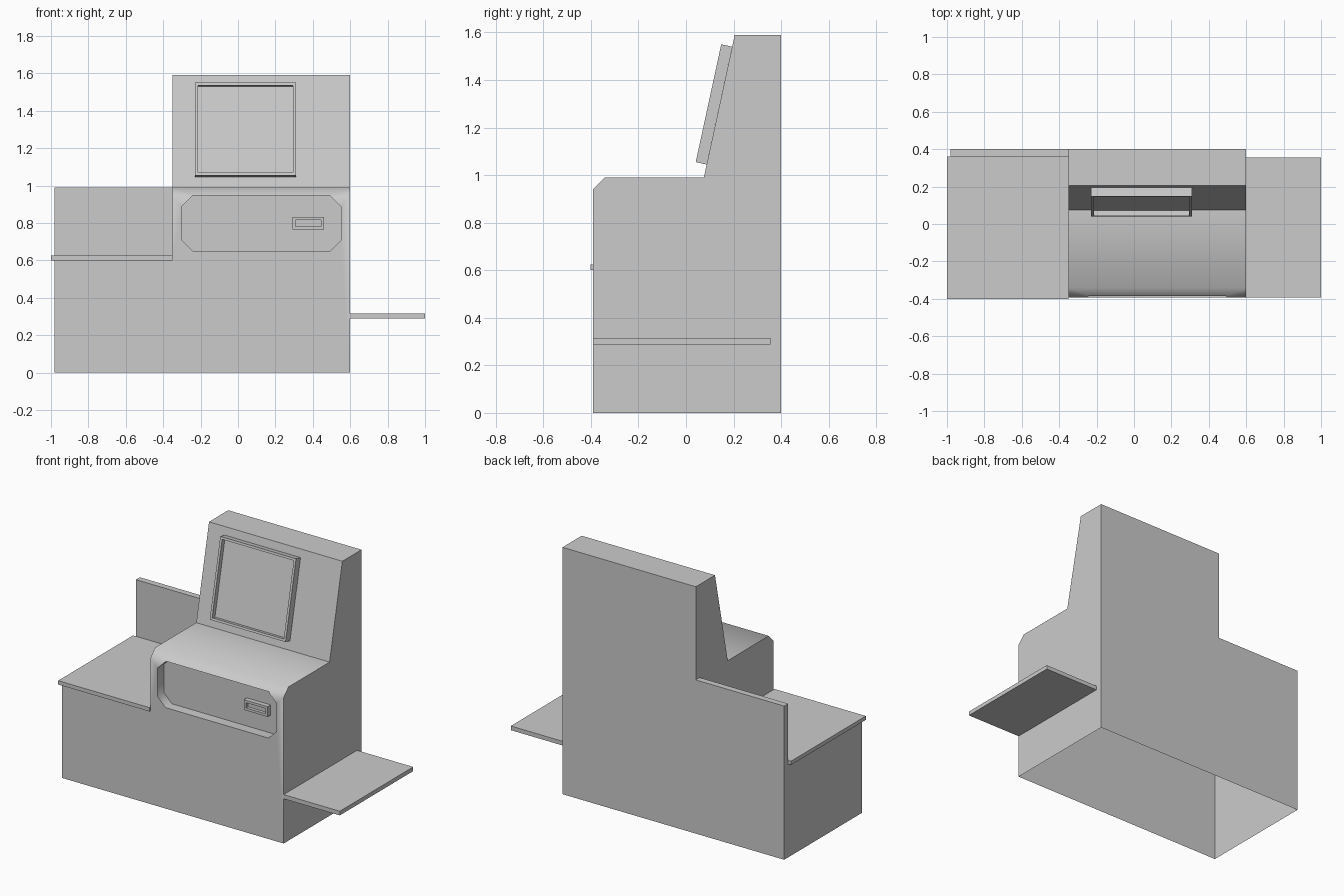
import bpy, bmesh, math
from mathutils import Matrix, Vector

if "Cube" in bpy.data.objects:
    bpy.data.objects.remove(bpy.data.objects["Cube"])


def add_object(name, bm):
    bmesh.ops.recalc_face_normals(bm, faces=bm.faces)
    mesh = bpy.data.meshes.new(name)
    bm.to_mesh(mesh)
    bm.free()
    ob = bpy.data.objects.new(name, mesh)
    bpy.context.collection.objects.link(ob)
    return ob


def prism(name, points, direction):
    """Extrude a closed outline of 3D points along a vector."""
    bm = bmesh.new()
    face = bm.faces.new([bm.verts.new(p) for p in points])
    out = bmesh.ops.extrude_face_region(bm, geom=[face], use_keep_orig=True)
    verts = [g for g in out["geom"] if isinstance(g, bmesh.types.BMVert)]
    bmesh.ops.translate(bm, verts=verts, vec=direction)
    return add_object(name, bm)


def box(name, x, y, z):
    outline = [(x[0], y[0], z[0]), (x[1], y[0], z[0]), (x[1], y[1], z[0]), (x[0], y[1], z[0])]
    return prism(name, outline, (0, 0, z[1] - z[0]))


def framed_panel(name, size, border, depth, centre, tilt=0.0):
    """Box whose front (-y) face is inset and sunk."""
    bm = bmesh.new()
    bmesh.ops.create_cube(bm, size=1, matrix=Matrix.Diagonal((*size, 1)))
    front = [min(bm.faces, key=lambda f: f.calc_center_median().y)]
    bmesh.ops.inset_individual(bm, faces=front, thickness=border)
    sunk = bmesh.ops.extrude_discrete_faces(bm, faces=front)["faces"]
    bmesh.ops.translate(bm, verts=sunk[0].verts[:], vec=(0, depth, 0))
    bm.transform(Matrix.Translation(centre) @ Matrix.Rotation(tilt, 4, "X"))
    return add_object(name, bm)


# Cabinet: full-width side profile, then cut away
profile = [(-0.392, 0), (-0.392, 0.94), (-0.342, 0.99), (0.075, 0.99),
           (0.205, 1.59), (0.4, 1.59), (0.4, 0)]
cabinet = prism("cabinet", [(-0.98, y, z) for y, z in profile], (1.58, 0, 0))

# Octagonal recess outline on the front
cx, cz = 0.125, 0.798
w, h, c = 0.425, 0.148, 0.058
octagon = [(-w, h - c), (-w + c, h), (w - c, h), (w, h - c),
           (w, c - h), (w - c, -h), (c - w, -h), (-w, c - h)]
cutters = [
    box("counter_cutter", (-1.1, -0.35), (-0.5, 0.36), (0.6, 2)),
    box("back_wall_cutter", (-1.1, -0.35), (0.3, 0.5), (0.99, 2)),
    prism("recess_cutter", [(cx + x, -0.5, cz + z) for x, z in octagon], (0, 0.173, 0)),
]
bpy.context.view_layer.objects.active = cabinet
for cutter in cutters:
    mod = cabinet.modifiers.new("cut", "BOOLEAN")
    mod.operation, mod.solver, mod.object = "DIFFERENCE", "EXACT", cutter
    bpy.ops.object.modifier_apply(modifier=mod.name)
    bpy.data.objects.remove(cutter)

# The cabinet is open underneath
bm = bmesh.new()
bm.from_mesh(cabinet.data)
bottom = [f for f in bm.faces if all(abs(v.co.z) < 1e-4 for v in f.verts)]
bmesh.ops.delete(bm, geom=bottom, context="FACES")
bm.to_mesh(cabinet.data)
bm.free()
cabinet.select_set(True)
bpy.ops.object.shade_smooth_by_angle(angle=math.radians(50))

# Shelves on both sides
box("left_counter_top", (-1.0, -0.35), (-0.402, 0.36), (0.6, 0.625))
box("right_shelf", (0.6, 1.0), (-0.392, 0.355), (0.288, 0.315))

# Tilted screen and card slot
framed_panel("screen", (0.54, 0.047, 0.507), 0.021, 0.03,
             Vector((0.04, 0.1175, 1.2975)), -math.atan2(0.13, 0.6))
framed_panel("card_slot", (0.17, 0.03, 0.066), 0.023, 0.02, Vector((0.376, -0.342, 0.798)))
